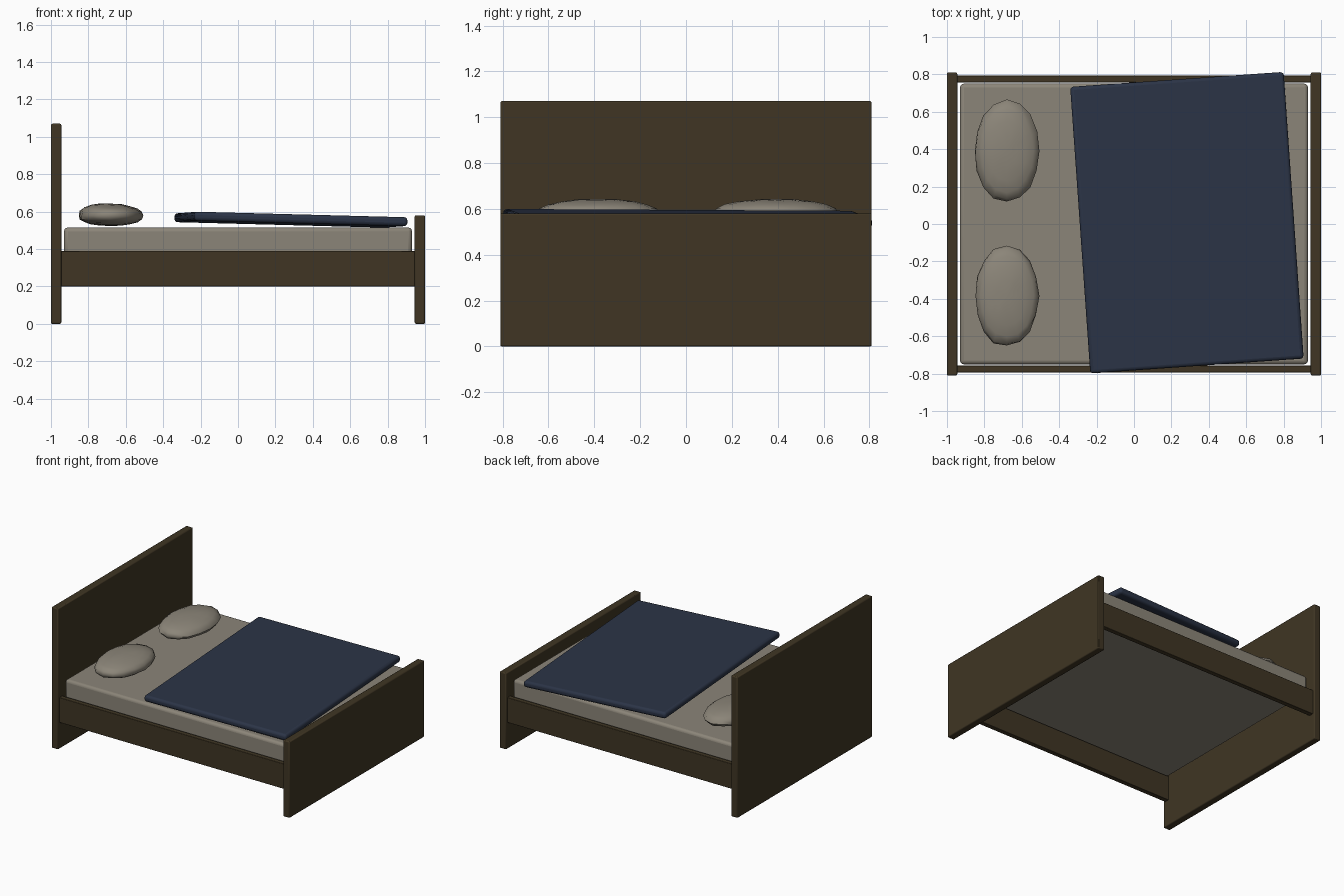
import bpy, math, random
from mathutils import Vector

random.seed(4)
cube = bpy.data.objects.get("Cube")
if cube:
    bpy.data.objects.remove(cube, do_unlink=True)


def material(name, rgb):
    m = bpy.data.materials.new(name)
    m.use_nodes = True
    colour = (*rgb, 1)
    m.diffuse_color = colour
    bsdf = m.node_tree.nodes["Principled BSDF"]
    bsdf.inputs["Base Color"].default_value = colour
    bsdf.inputs["Roughness"].default_value = 0.8
    return m


wood = material("dark wood", (0.05, 0.036, 0.017))
linen = material("grey linen", (0.26, 0.235, 0.19))
navy = material("navy wool", (0.024, 0.034, 0.062))


def box(name, low, high, mat, bevel, segments=2):
    """Bevelled box between two corners."""
    low, high = Vector(low), Vector(high)
    bpy.ops.mesh.primitive_cube_add(size=1, location=(low + high) / 2)
    ob = bpy.context.object
    ob.name = name
    for v in ob.data.vertices:
        v.co = v.co * (high - low)
    ob.data.materials.append(mat)
    mod = ob.modifiers.new("rounded edges", 'BEVEL')
    mod.width = bevel
    mod.segments = segments
    bpy.ops.object.shade_smooth_by_angle(angle=math.radians(40))
    return ob


# Bed frame
box("headboard", (-1, -0.81, 0), (-0.945, 0.81, 1.07), wood, 0.007)
box("footboard", (0.945, -0.81, 0), (1, 0.81, 0.58), wood, 0.007)
for side, name in ((-1, "front_rail"), (1, "back_rail")):
    y = sorted((side * 0.757, side * 0.793))
    box(name, (-0.95, y[0], 0.2), (0.95, y[1], 0.39), wood, 0.003)

# Mattress
box("mattress", (-0.93, -0.75, 0.37), (0.93, 0.75, 0.515), linen, 0.02, 3)

# Blanket, laid slightly askew and tilted towards the footboard
blanket = box("blanket", (-0.572, -0.768, -0.024), (0.572, 0.768, 0.024), navy, 0.018, 3)
blanket.location = (0.283, 0.007, 0.557)
blanket.rotation_euler = (math.radians(-0.3), math.radians(1.5), math.radians(4))


# Pillows: squashed, softly lumpy ovals
def swell(value, power):
    return math.copysign(abs(value) ** power, value)


def pillow(name, y):
    bpy.ops.mesh.primitive_uv_sphere_add(segments=16, ring_count=10, radius=1,
                                         location=(-0.68, y, 0.578))
    ob = bpy.context.object
    ob.name = name
    for v in ob.data.vertices:
        x, w, z = v.co
        lump = 1 + random.uniform(-0.03, 0.02)
        lean = 0.008 * (1 - x) if z > 0 else 0.004
        v.co = (0.172 * swell(x, 0.92) * lump,
                0.272 * w * lump,
                0.058 * swell(z, 0.85) * lump + lean * abs(z))
    ob.data.materials.append(linen)
    bpy.ops.object.shade_smooth_by_angle(angle=math.radians(50))


pillow("front_pillow", -0.385)
pillow("back_pillow", 0.39)
